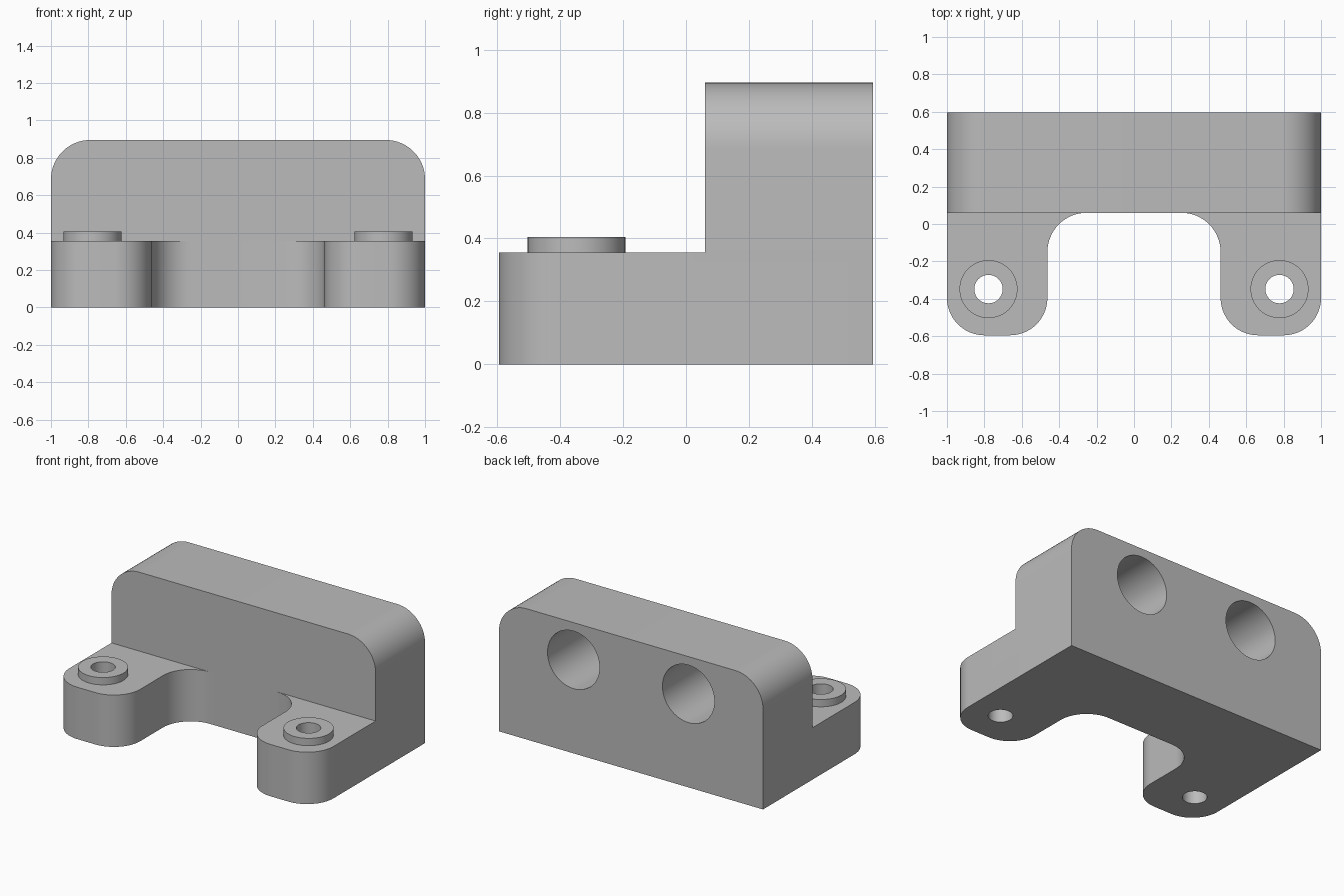
import bpy
import bmesh
import math
from mathutils import Vector, Matrix

default = bpy.data.objects.get("Cube")
if default:
    bpy.data.objects.remove(default, do_unlink=True)

grey = bpy.data.materials.new("plain grey")
grey.use_nodes = True
COLOUR = (0.5, 0.5, 0.5, 1)
grey.diffuse_color = COLOUR
grey.node_tree.nodes["Principled BSDF"].inputs["Base Color"].default_value = COLOUR

HALF_DEPTH = 0.595
WALL_FRONT = 0.06
BASE_TOP = 0.355
FOOT_X, FOOT_Y = 0.778, -0.348


def rounded(corners, steps=16):
    """Turn (x, y, radius) right-angle corners into a filleted outline."""
    outline = []
    for i, (x, y, r) in enumerate(corners):
        p = Vector((x, y))
        if r == 0:
            outline.append(p)
            continue
        a = (Vector(corners[i - 1][:2]) - p).normalized()
        b = (Vector(corners[(i + 1) % len(corners)][:2]) - p).normalized()
        centre = p + (a + b) * r
        for k in range(steps + 1):
            t = math.pi / 2 * k / steps
            outline.append(centre - (b * math.cos(t) + a * math.sin(t)) * r)
    return outline


def finish(name, bm):
    bmesh.ops.recalc_face_normals(bm, faces=bm.faces)
    mesh = bpy.data.meshes.new(name)
    bm.to_mesh(mesh)
    bm.free()
    mesh.materials.append(grey)
    obj = bpy.data.objects.new(name, mesh)
    bpy.context.collection.objects.link(obj)
    return obj


def prism(name, outline, place, direction):
    bm = bmesh.new()
    face = bm.faces.new([bm.verts.new(place(p)) for p in outline])
    extruded = bmesh.ops.extrude_face_region(bm, geom=[face])["geom"]
    moved = [g for g in extruded if isinstance(g, bmesh.types.BMVert)]
    bmesh.ops.translate(bm, verts=moved, vec=direction)
    return finish(name, bm)


def cylinder(name, centre, radius, length, along_y=False):
    turn = Matrix.Rotation(math.pi / 2, 4, "X") if along_y else Matrix()
    bm = bmesh.new()
    bmesh.ops.create_cone(bm, cap_ends=True, segments=64, radius1=radius,
                          radius2=radius, depth=length,
                          matrix=Matrix.Translation(centre) @ turn)
    return finish(name, bm)


def combine(target, tool, operation):
    bpy.context.view_layer.objects.active = target
    mod = target.modifiers.new(operation.lower(), "BOOLEAN")
    mod.operation = operation
    mod.solver = "EXACT"
    mod.object = tool
    bpy.ops.object.modifier_apply(modifier=mod.name)
    bpy.data.objects.remove(tool, do_unlink=True)


# U-shaped base with two rounded feet
half_plan = [(1, HALF_DEPTH, 0), (1, -HALF_DEPTH, 0.2),
             (0.463, -HALF_DEPTH, 0.2), (0.463, WALL_FRONT, 0.21)]
plan = half_plan + [(-x, y, r) for x, y, r in reversed(half_plan)]
body = prism("bracket_body", rounded(plan),
             lambda p: (p.x, p.y, 0), (0, 0, BASE_TOP))

# Upright block with rounded top corners
front = [(-1, BASE_TOP, 0), (1, BASE_TOP, 0), (1, 0.895, 0.21), (-1, 0.895, 0.21)]
block = prism("upright_block", rounded(front),
              lambda p: (p.x, WALL_FRONT, p.y), (0, HALF_DEPTH - WALL_FRONT, 0))
combine(body, block, "UNION")

# Raised bosses, screw holes and blind rear sockets
for side in (-1, 1):
    boss = cylinder("boss", (side * FOOT_X, FOOT_Y, 0.355), 0.155, 0.1)
    combine(body, boss, "UNION")
    screw = cylinder("screw_hole", (side * FOOT_X, FOOT_Y, 0.2), 0.076, 1)
    combine(body, screw, "DIFFERENCE")
    socket = cylinder("rear_socket", (side * 0.435, HALF_DEPTH, 0.64), 0.197, 0.94, True)
    combine(body, socket, "DIFFERENCE")

# Smooth curves, crisp edges
bpy.ops.object.select_all(action="DESELECT")
body.select_set(True)
bpy.context.view_layer.objects.active = body
bpy.ops.object.shade_smooth_by_angle(angle=math.radians(30))
